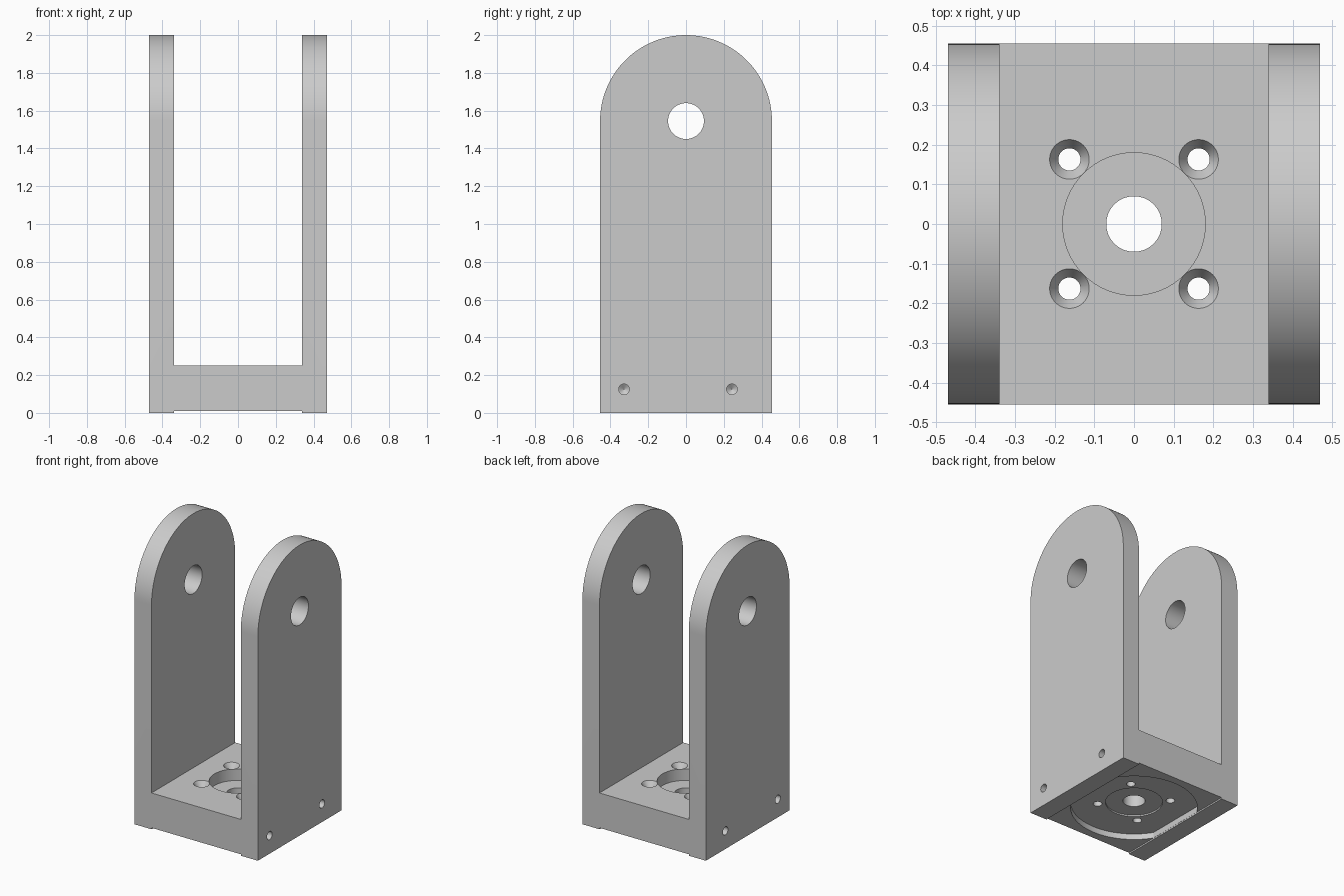
import bpy, bmesh, math
from mathutils import Matrix, Vector

cube = bpy.data.objects.get("Cube")
if cube:
    bpy.data.objects.remove(cube, do_unlink=True)

WIDTH, INNER, HALF_D, TOP = 0.47, 0.34, 0.455, 2.0
FLOOR, GROOVE, POCKET = 0.25, 0.01, 0.05
PIVOT = TOP - HALF_D

grey = bpy.data.materials.new("light_grey")
grey.use_nodes = True
colour = (0.6, 0.6, 0.6, 1)
grey.diffuse_color = colour
grey.node_tree.nodes["Principled BSDF"].inputs["Base Color"].default_value = colour


def finish(name, bm):
    bmesh.ops.recalc_face_normals(bm, faces=bm.faces[:])
    mesh = bpy.data.meshes.new(name)
    bm.to_mesh(mesh)
    bm.free()
    mesh.materials.append(grey)
    obj = bpy.data.objects.new(name, mesh)
    bpy.context.collection.objects.link(obj)
    return obj


def prism(name, points, vector):
    """Extrude a closed outline along a vector."""
    bm = bmesh.new()
    face = bm.faces.new([bm.verts.new(p) for p in points])
    new = bmesh.ops.extrude_face_region(bm, geom=[face])["geom"]
    verts = [v for v in new if isinstance(v, bmesh.types.BMVert)]
    bmesh.ops.translate(bm, verts=verts, vec=Vector(vector))
    return finish(name, bm)


def lathe(name, profile, place, sides=64):
    """Revolve (radius, height) points about z, then place the solid."""
    bm = bmesh.new()
    rings = []
    for r, h in profile:
        angles = [math.tau * i / sides for i in range(sides)]
        rings.append([bm.verts.new((r * math.cos(a), r * math.sin(a), h)) for a in angles])
    for low, high in zip(rings, rings[1:]):
        for i in range(sides):
            j = (i + 1) % sides
            bm.faces.new((low[i], low[j], high[j], high[i]))
    bm.faces.new(rings[0])
    bm.faces.new(rings[-1])
    bm.transform(place)
    return finish(name, bm)


def box(name, x, y, z0, z1):
    outline = [(-x, -y, z0), (x, -y, z0), (x, y, z0), (-x, y, z0)]
    return prism(name, outline, (0, 0, z1 - z0))


# Solid round-topped block
arch = [(-WIDTH, HALF_D * math.cos(math.pi * i / 64), PIVOT + HALF_D * math.sin(math.pi * i / 64))
        for i in range(65)]
arch += [(-WIDTH, -HALF_D, 0), (-WIDTH, HALF_D, 0)]
bracket = prism("fork_bracket", arch, (2 * WIDTH, 0, 0))

# Gap between the arms and shallow groove underneath
cutters = [box("arm_gap", INNER, 1, FLOOR, 3), box("under_groove", INNER, 1, -1, GROOVE)]

# Pivot hole through both arms
sideways = Matrix.Rotation(math.pi / 2, 4, "Y")
cutters.append(lathe("pivot_hole", [(0.095, -1), (0.095, 1)],
                     Matrix.Translation((0, 0, PIVOT)) @ sideways))

# Round pocket underneath, with flats beside the arms
r, flat = 0.4, INNER - 0.001
disc = [(max(-flat, min(flat, r * math.cos(a))), r * math.sin(a), -0.1)
        for a in (math.tau * (i + 0.5) / 96 for i in range(96))]
rim = math.sqrt(r * r - flat * flat)
disc = [p for p in disc if abs(p[0]) < flat]
disc += [(sx * flat, sy * rim, -0.1) for sx in (-1, 1) for sy in (-1, 1)]
disc.sort(key=lambda p: math.atan2(p[1], p[0]))
cutters.append(prism("under_pocket", disc, (0, 0, 0.1 + POCKET)))

# Centre recesses and shaft hole
still = Matrix.Identity(4)
cutters.append(lathe("top_recess", [(0.18, 0.17), (0.18, 0.4)], still))
cutters.append(lathe("under_recess", [(0.18, -0.2), (0.18, POCKET + 0.01)], still))
cutters.append(lathe("shaft_hole", [(0.07, -0.5), (0.07, 0.5)], still))

# Four countersunk screw holes
for x in (-0.163, 0.163):
    for y in (-0.163, 0.163):
        cutters.append(lathe("screw_hole", [(0.028, -0.2), (0.028, FLOOR - 0.035), (0.0563, FLOOR + 0.01)],
                             Matrix.Translation((x, y, 0)), 40))

# Blind drilled holes in both sides
for side in (-1, 1):
    for y in (-0.328, 0.243):
        place = Matrix.Translation((side * WIDTH, y, 0.125)) @ Matrix.Rotation(side * math.pi / 2, 4, "Y")
        cutters.append(lathe("side_hole", [(0.001, -0.2), (0.028, -0.18), (0.028, 0.1)], place, 32))

# Cut everything, then drop the cutters
for cutter in cutters:
    cutter.hide_render = True
    mod = bracket.modifiers.new(cutter.name, "BOOLEAN")
    mod.operation, mod.solver, mod.object = "DIFFERENCE", "EXACT", cutter
bpy.context.view_layer.update()
result = bracket.evaluated_get(bpy.context.evaluated_depsgraph_get())
mesh = bpy.data.meshes.new_from_object(result)
bracket.modifiers.clear()
bracket.data = mesh
for cutter in cutters:
    bpy.data.objects.remove(cutter, do_unlink=True)

bpy.ops.object.select_all(action="DESELECT")
bracket.select_set(True)
bpy.context.view_layer.objects.active = bracket
bpy.ops.object.shade_smooth_by_angle(angle=math.radians(25))
